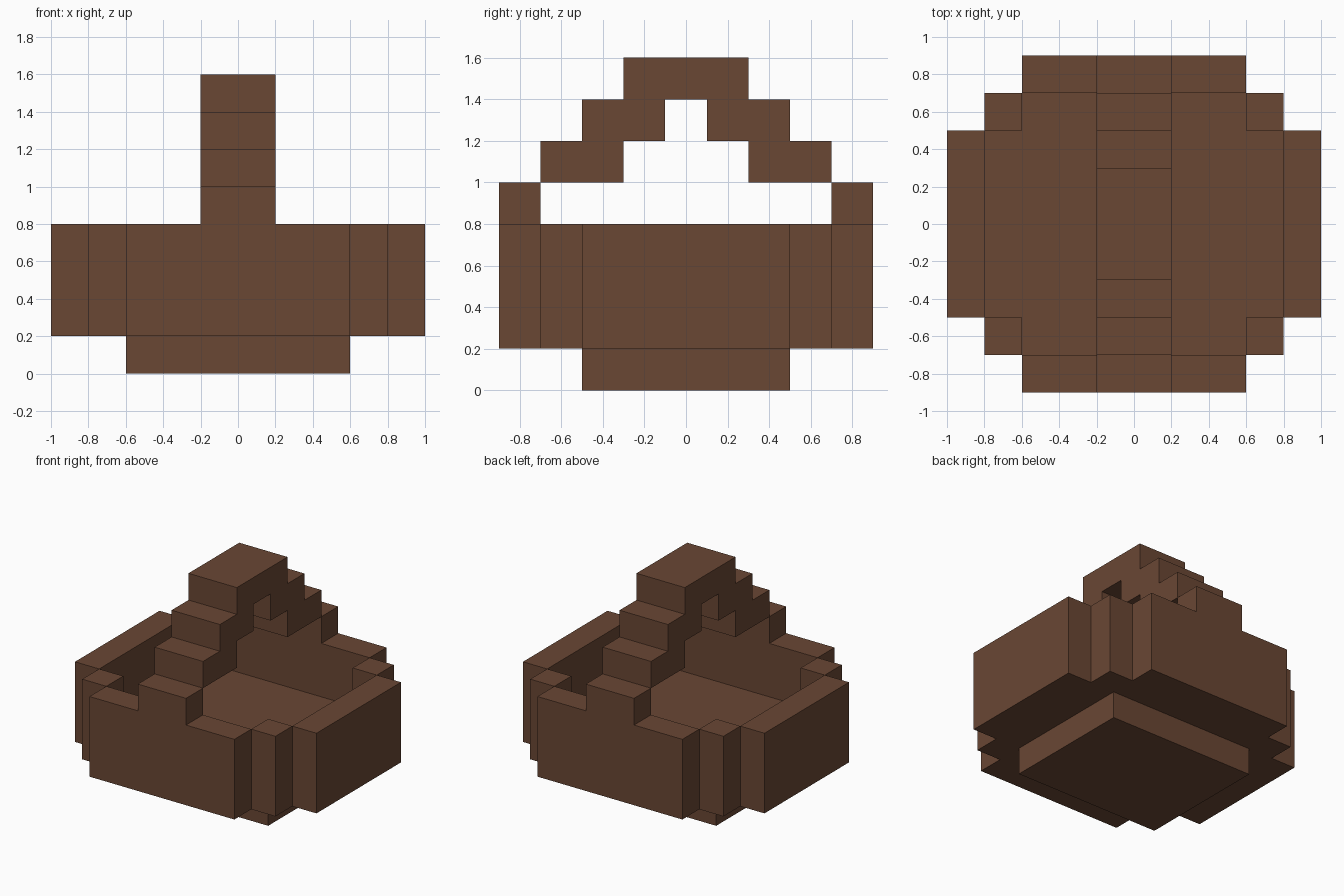
import bpy

if "Cube" in bpy.data.objects:
    bpy.data.objects.remove(bpy.data.objects["Cube"])

brown = bpy.data.materials.new("wicker_brown")
brown.diffuse_color = (0.144, 0.063, 0.0343, 1)
brown.use_nodes = True
brown.node_tree.nodes["Principled BSDF"].inputs["Base Color"].default_value = brown.diffuse_color


def prism(name, outline, z0, z1):
    """Extrude a counter-clockwise xy outline from z0 to z1."""
    n = len(outline)
    verts = [(x, y, z) for z in (z0, z1) for x, y in outline]
    faces = [tuple(reversed(range(n))), tuple(range(n, 2 * n))]
    faces += [(i, (i + 1) % n, n + (i + 1) % n, n + i) for i in range(n)]
    mesh = bpy.data.meshes.new(name)
    mesh.from_pydata(verts, [], faces)
    mesh.materials.append(brown)
    obj = bpy.data.objects.new(name, mesh)
    bpy.context.collection.objects.link(obj)
    return obj


def box(name, x0, x1, y0, y1, z0, z1):
    return prism(name, [(x0, y0), (x1, y0), (x1, y1), (x0, y1)], z0, z1)


# Foot and floor (floor is a cross that fits between the corner posts)
box("foot", -0.6, 0.6, -0.5, 0.5, 0, 0.2)
prism("floor", [(-0.6, -0.7), (0.6, -0.7), (0.6, -0.5), (0.8, -0.5),
                (0.8, 0.5), (0.6, 0.5), (0.6, 0.7), (-0.6, 0.7),
                (-0.6, 0.5), (-0.8, 0.5), (-0.8, -0.5), (-0.6, -0.5)], 0.2, 0.4)

# Walls and corner posts
WALL = (0.2, 0.8)
box("front_wall", -0.6, 0.6, -0.9, -0.7, *WALL)
box("back_wall", -0.6, 0.6, 0.7, 0.9, *WALL)
for side, sx in (("left", -1), ("right", 1)):
    box(side + "_wall", *sorted((0.8 * sx, sx)), -0.5, 0.5, *WALL)
    for end, sy in (("front", -1), ("back", 1)):
        box(f"{end}_{side}_corner_post", *sorted((0.6 * sx, 0.8 * sx)),
            *sorted((0.5 * sy, 0.7 * sy)), *WALL)

# Stepped arched handle
steps = [("lower", 0.7, 0.9, 0.8), ("middle", 0.3, 0.7, 1.0), ("upper", 0.1, 0.5, 1.2)]
for end, sy in (("front", -1), ("back", 1)):
    for level, y0, y1, z in steps:
        box(f"{end}_{level}_handle_step", -0.2, 0.2,
            *sorted((y0 * sy, y1 * sy)), z, z + 0.2)
box("handle_top", -0.2, 0.2, -0.3, 0.3, 1.4, 1.6)
